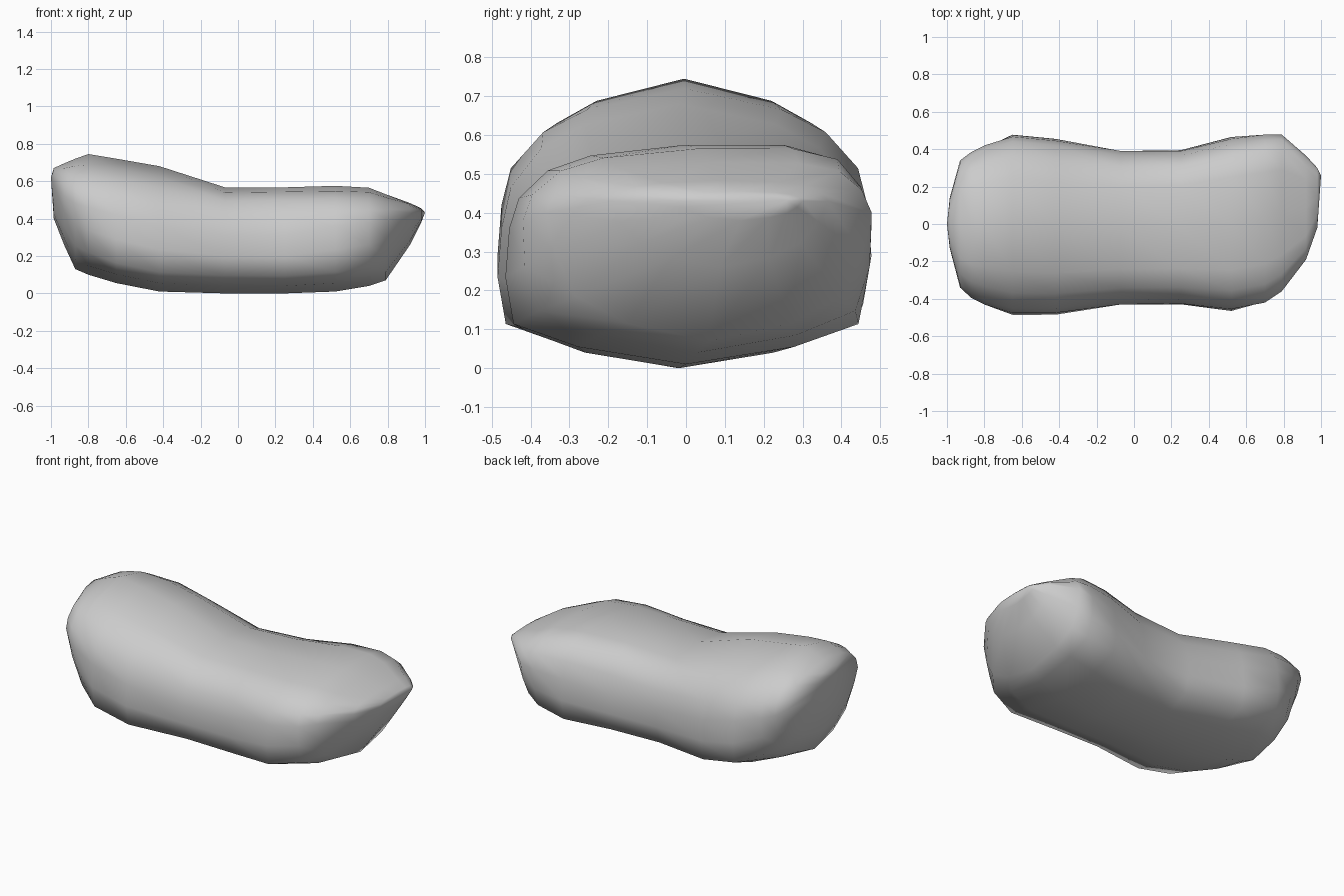
import bpy, bmesh

# Stations along the body: x, y min, y max, z bottom, z of widest point, z top,
# crown flatness on the +y side and on the -y side, belly fullness
STATIONS = [
    (-0.985, -0.13, 0.14, 0.40, 0.58, 0.67, 0.3, 0.3, 0.2),
    (-0.93, -0.34, 0.34, 0.26, 0.52, 0.695, 0.3, 0.3, 0.1),
    (-0.87, -0.395, 0.385, 0.13, 0.48, 0.72, 0.2, 0.2, 0.3),
    (-0.80, -0.43, 0.42, 0.10, 0.46, 0.745, 0.0, 0.0, 0.7),
    (-0.65, -0.475, 0.467, 0.055, 0.42, 0.72, 0.1, 0.1, 1.2),
    (-0.42, -0.475, 0.445, 0.01, 0.36, 0.68, 0.2, 0.2, 1.2),
    (-0.07, -0.43, 0.39, 0.00, 0.31, 0.567, 0.7, 0.5, 1.0),
    (0.25, -0.425, 0.39, 0.00, 0.31, 0.567, 1.0, 0.6, 1.1),
    (0.52, -0.455, 0.455, 0.01, 0.36, 0.575, 1.1, 0.4, 1.2),
    (0.70, -0.42, 0.478, 0.04, 0.38, 0.565, 1.1, 0.4, 0.9),
    (0.79, -0.36, 0.478, 0.07, 0.40, 0.53, 1.0, 0.4, 0.5),
    (0.92, -0.19, 0.365, 0.26, 0.43, 0.483, 0.7, 0.5, 0.2),
    (0.98, -0.02, 0.30, 0.38, 0.43, 0.455, 0.5, 0.5, 0.2),
]

# Half outlines above and below the widest point
PEAKED = [(1, 0), (0.95, 0.3), (0.77, 0.6), (0.53, 0.8), (0, 1)]
FLAT = [(1, 0), (0.94, 0.45), (0.80, 0.83), (0.55, 0.98), (0, 1)]
KEEL = [(0, -1), (0.42, -0.86), (0.70, -0.62), (0.89, -0.3)]
FULL = [(0, -1), (0.58, -0.87), (0.93, -0.69), (1, -0.35)]


def blend(p, q, t):
    return [(a + (c - a) * t, b + (d - b) * t) for (a, b), (c, d) in zip(p, q)]


def section(x, y0, y1, zb, zm, zt, flat_back, flat_front, belly):
    under = blend(KEEL, FULL, belly)
    loop = under + blend(PEAKED, FLAT, flat_back)
    front = under + blend(PEAKED, FLAT, flat_front)
    loop += [(-a, b) for a, b in front[-2:0:-1]]
    yc, w = (y0 + y1) / 2, (y1 - y0) / 2
    return [(x, yc + w * a, zm + b * ((zt - zm) if b > 0 else (zm - zb)))
            for a, b in loop]


# Rounded, slightly sagging body lofted through the stations
bm = bmesh.new()
rings = [[bm.verts.new(p) for p in section(*s)] for s in STATIONS]
n = len(rings[0])
for r, s in zip(rings, rings[1:]):
    for i in range(n):
        j = (i + 1) % n
        bm.faces.new((r[i], r[j], s[j], s[i]))

# Blunt end tips
for ring, tip in ((rings[0], (-1, 0, 0.62)), (rings[-1], (1, 0.26, 0.432))):
    v = bm.verts.new(tip)
    for i in range(n):
        bm.faces.new((ring[i], ring[(i + 1) % n], v))
bmesh.ops.recalc_face_normals(bm, faces=bm.faces)
for f in bm.faces:
    f.smooth = True

mesh = bpy.data.meshes.new("rounded_body")
bm.to_mesh(mesh)
bm.free()
body = bpy.data.objects.new("rounded_body", mesh)
bpy.context.collection.objects.link(body)
